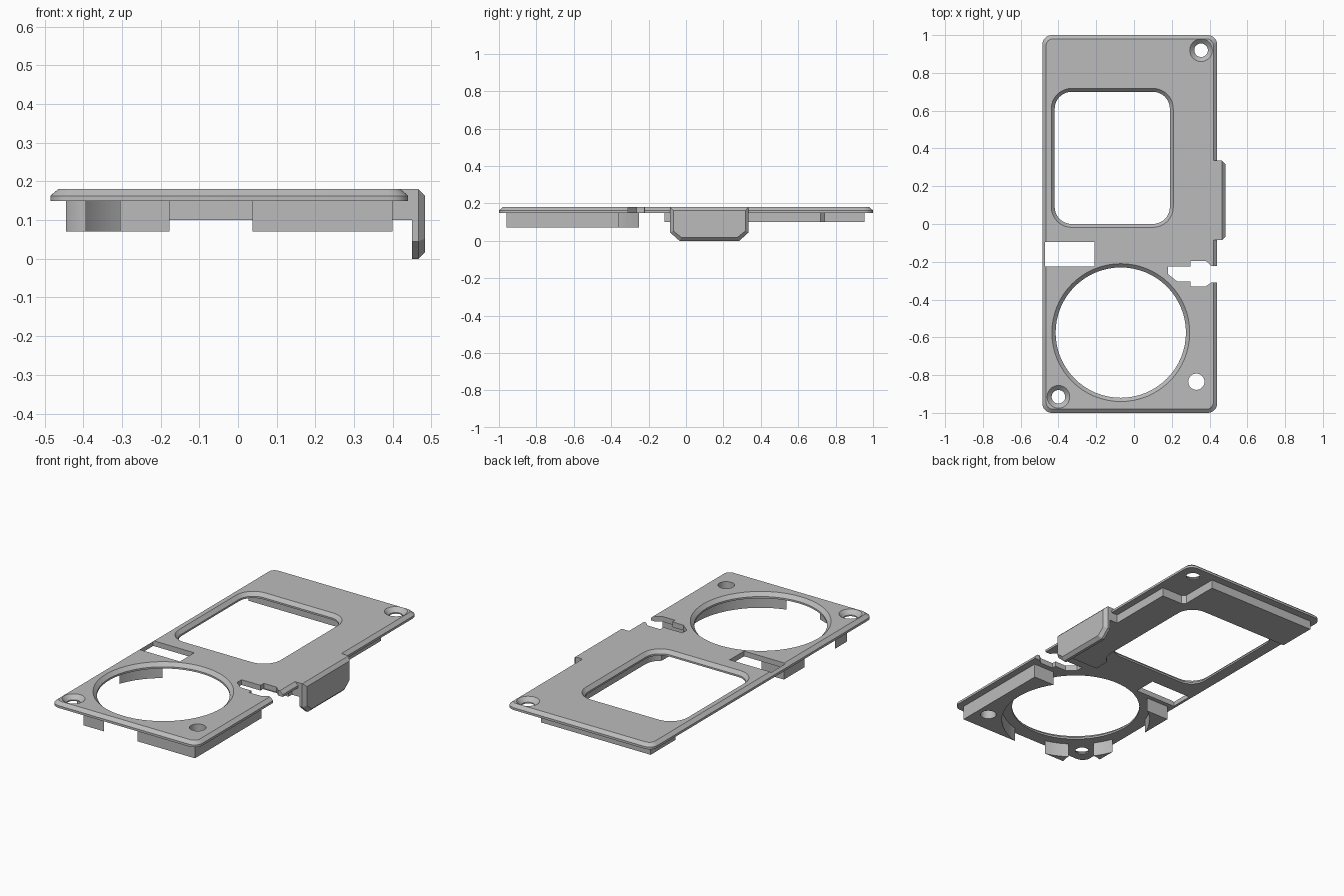
import bpy, bmesh
from math import sin, cos, pi, radians

cube = bpy.data.objects.get("Cube")
if cube:
    bpy.data.objects.remove(cube, do_unlink=True)

grey = bpy.data.materials.new("plain grey")
grey.use_nodes = True
GREY = (0.5, 0.5, 0.5, 1)
grey.diffuse_color = GREY
grey.node_tree.nodes["Principled BSDF"].inputs["Base Color"].default_value = GREY


def loft(name, layers):
    """Solid from matching rings of 3D points."""
    bm = bmesh.new()
    rings = [[bm.verts.new(p) for p in ring] for ring in layers]
    n = len(rings[0])
    for a, b in zip(rings, rings[1:]):
        for i in range(n):
            j = (i + 1) % n
            bm.faces.new((a[i], a[j], b[j], b[i]))
    bm.faces.new(rings[0][::-1])
    bm.faces.new(rings[-1])
    bmesh.ops.recalc_face_normals(bm, faces=bm.faces)
    mesh = bpy.data.meshes.new(name)
    bm.to_mesh(mesh)
    bm.free()
    mesh.materials.append(grey)
    ob = bpy.data.objects.new(name, mesh)
    bpy.context.collection.objects.link(ob)
    return ob


def flat(outline, z):
    return [(x, y, z) for x, y in outline]


def prism(name, outline, z0, z1):
    return loft(name, [flat(outline, z0), flat(outline, z1)])


def rect(x0, x1, y0, y1):
    return [(x0, y0), (x1, y0), (x1, y1), (x0, y1)]


def round_rect(x0, x1, y0, y1, r, steps=8):
    pts = []
    corners = ((x1 - r, y1 - r), (x0 + r, y1 - r), (x0 + r, y0 + r), (x1 - r, y0 + r))
    for k, (cx, cy) in enumerate(corners):
        for i in range(steps + 1):
            a = (k + i / steps) * pi / 2
            pts.append((cx + r * cos(a), cy + r * sin(a)))
    return pts


def circle(c, r, n=64):
    return [(c[0] + r * cos(2 * pi * i / n), c[1] + r * sin(2 * pi * i / n)) for i in range(n)]


def window(grow):
    return round_rect(-0.42 - grow, 0.19 + grow, -grow, 0.70 + grow, 0.09 + grow)


def sloped_cutter(name, inner, outer, z):
    return loft(name, [flat(inner, 0.1), flat(inner, z), flat(outer, BASE_TOP), flat(outer, 0.25)])


def cut(ob, cutters):
    bpy.context.view_layer.objects.active = ob
    for c in cutters:
        m = ob.modifiers.new("cut", 'BOOLEAN')
        m.operation = 'DIFFERENCE'
        m.solver = 'EXACT'
        m.object = c
        bpy.ops.object.modifier_apply(modifier=m.name)
        bpy.data.objects.remove(c, do_unlink=True)


BASE_BOTTOM, BASE_TOP = 0.15, 0.18
RING = (-0.07, -0.575)
BACK_SCREW, FRONT_SCREW, PIN = (0.355, 0.92), (-0.40, -0.915), (0.33, -0.835)

# Cover plate with chamfered upper edge
edge = round_rect(-0.485, 0.44, -1, 1, 0.05)
top_edge = round_rect(-0.465, 0.42, -0.98, 0.98, 0.035)
plate = loft("cover_plate", [flat(edge, BASE_BOTTOM), flat(edge, 0.163), flat(top_edge, BASE_TOP)])

# Openings: window, round hole, screw holes, pin hole, slot and side notch
notch = [(0.18, -0.225), (0.30, -0.225), (0.30, -0.195), (0.38, -0.195), (0.41, -0.222),
         (0.5, -0.222), (0.5, -0.31), (0.41, -0.31), (0.38, -0.33), (0.30, -0.33),
         (0.30, -0.305), (0.23, -0.305), (0.18, -0.265)]
cutters = [
    sloped_cutter("window_cutter", window(0), window(0.018), 0.16),
    sloped_cutter("ring_cutter", circle(RING, 0.345), circle(RING, 0.365), 0.16),
    prism("pin_cutter", circle(PIN, 0.043, 32), 0.1, 0.25),
    prism("slot_cutter", rect(-0.47, -0.21, -0.225, -0.095), 0.1, 0.25),
    prism("notch_cutter", notch, 0.1, 0.25),
]
for c in (BACK_SCREW, FRONT_SCREW):
    cutters.append(sloped_cutter("screw_cutter", circle(c, 0.036, 32), circle(c, 0.06, 32), 0.157))
cut(plate, cutters)

# Lower rib around the round hole
rib = prism("front_rib", [(-0.445, -0.96), (0.40, -0.96), (0.40, -0.36), (-0.07, -0.36),
                          (-0.07, -0.25), (-0.445, -0.25)], 0.07, 0.153)
cut(rib, [prism("a", circle(RING, 0.40), 0, 0.3),
          prism("b", circle(FRONT_SCREW, 0.105, 32), 0, 0.3),
          prism("c", circle(PIN, 0.043, 32), 0, 0.3)])

# Upper rib bordering the window on its back and left sides
back_rib = prism("back_rib", [(0.17, -0.115), (0.40, -0.115), (0.40, 0.72), (0.27, 0.72),
                              (0.25, 0.74), (0.25, 0.955), (-0.445, 0.955), (-0.445, 0.5),
                              (0.17, 0.5)], 0.10, 0.153)
cut(back_rib, [prism("d", round_rect(-0.6, 0.215, -0.04, 0.73, 0.10), 0, 0.3)])

# Side clip: hanging tab with chamfered outer face, and its bridge to the plate
def tab_ring(x, d):
    y0, y1 = -0.085 + d, 0.335 - d
    return [(x, y, z) for y, z in ((y0, BASE_TOP - d), (y0, 0.045 + d * 0.4), (y0 + 0.05 - d * 0.4, d),
                                   (y1 - 0.05 + d * 0.4, d), (y1, 0.045 + d * 0.4), (y1, BASE_TOP - d))]


loft("side_tab", [tab_ring(0.45, 0), tab_ring(0.466, 0), tab_ring(0.484, 0.018)])
prism("tab_bridge", rect(0.38, 0.455, -0.085, 0.335), 0.10, BASE_BOTTOM)
prism("tab_bridge_top", rect(0.42, 0.452, -0.085, 0.335), BASE_BOTTOM, BASE_TOP)

# Smooth the curves, keep the edges crisp
bpy.ops.object.select_all(action='DESELECT')
for ob in bpy.context.collection.objects:
    if ob.type == 'MESH' and grey.name in ob.data.materials:
        ob.select_set(True)
        bpy.context.view_layer.objects.active = ob
bpy.ops.object.shade_smooth_by_angle(angle=radians(25))
